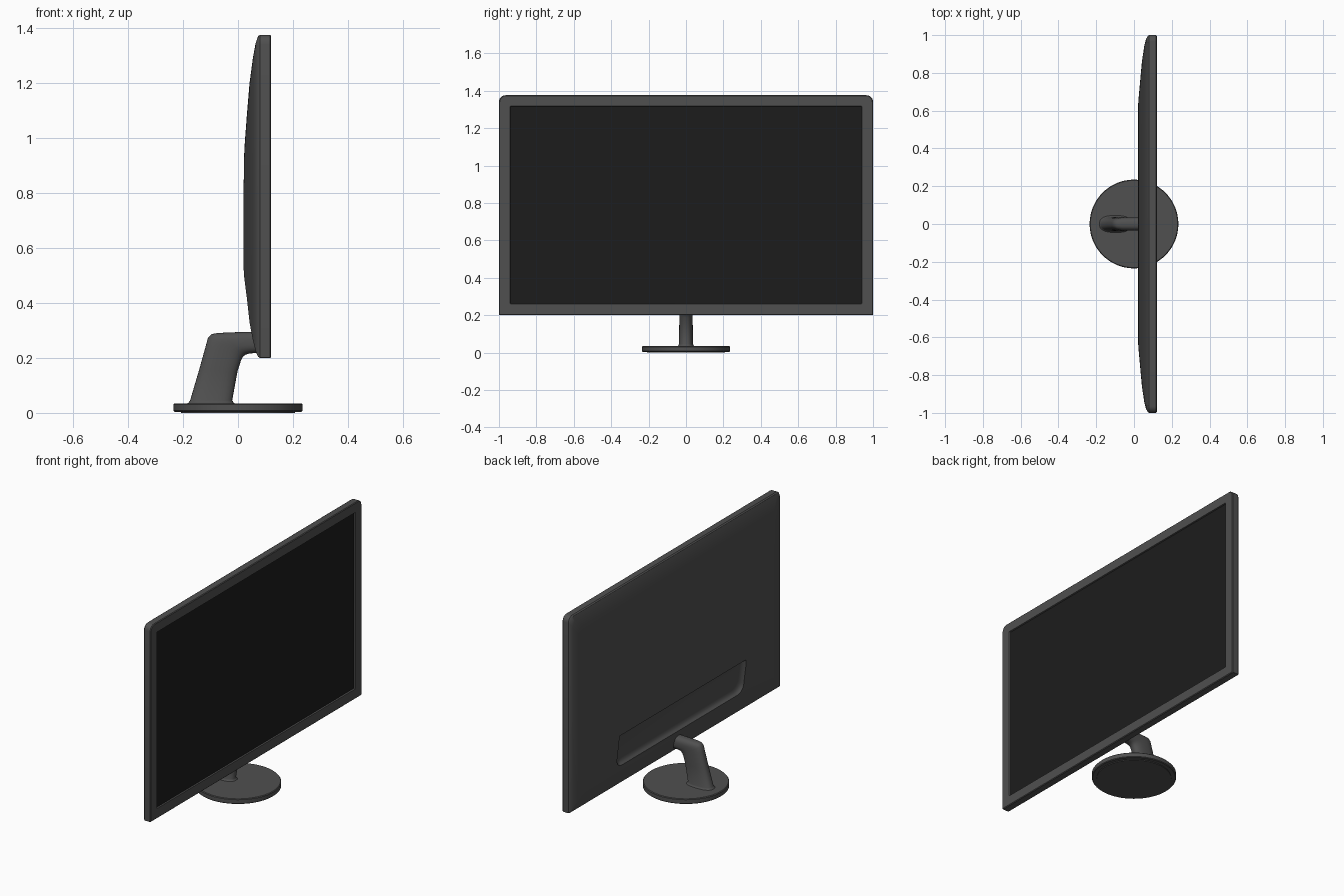
import bpy, bmesh, math

if "Cube" in bpy.data.objects:
    bpy.data.objects.remove(bpy.data.objects["Cube"])


def material(name, value):
    m = bpy.data.materials.new(name)
    m.diffuse_color = (value, value, value, 1)
    m.use_nodes = True
    m.node_tree.nodes["Principled BSDF"].inputs["Base Color"].default_value = m.diffuse_color
    return m


PLASTIC = material("dark_plastic", 0.08)
GLASS = material("black_glass", 0.012)


def outline(yh, zb, zt, rb, rt, n=6):
    """Rounded rectangle in the y-z plane with separate bottom and top radii."""
    pts = []
    for sy, top, start in ((1, 0, -90), (1, 1, 0), (-1, 1, 90), (-1, 0, 180)):
        r = rt if top else rb
        cy, cz = sy * (yh - r), (zt - r if top else zb + r)
        for i in range(n + 1):
            a = math.radians(start + 90 * i / n)
            pts.append((cy + r * math.cos(a), cz + r * math.sin(a)))
    return pts


def loft(name, rings, mat):
    """Skin a list of equal-length point rings and cap both ends."""
    bm = bmesh.new()
    vs = [[bm.verts.new(p) for p in ring] for ring in rings]
    n = len(rings[0])
    for a, b in zip(vs, vs[1:]):
        for i in range(n):
            j = (i + 1) % n
            bm.faces.new((a[i], a[j], b[j], b[i]))
    bm.faces.new(vs[0])
    bm.faces.new(vs[-1])
    bmesh.ops.recalc_face_normals(bm, faces=bm.faces)
    me = bpy.data.meshes.new(name)
    bm.to_mesh(me)
    bm.free()
    me.materials.append(mat)
    ob = bpy.data.objects.new(name, me)
    bpy.context.collection.objects.link(ob)
    return ob


def activate(ob):
    bpy.ops.object.select_all(action='DESELECT')
    ob.select_set(True)
    bpy.context.view_layer.objects.active = ob


def smooth(ob, angle=30):
    activate(ob)
    bpy.ops.object.shade_smooth_by_angle(angle=math.radians(angle))


# Housing: bulged back, side rim, bezel and step down to the screen
profile = [  # x, half width, bottom z, top z, top corner radius
    (0.020, 0.60, 0.53, 0.80, 0.03), (0.023, 0.65, 0.49, 0.96, 0.03),
    (0.032, 0.75, 0.42, 1.08, 0.03), (0.042, 0.86, 0.33, 1.20, 0.03),
    (0.054, 0.94, 0.265, 1.29, 0.03), (0.064, 0.98, 0.225, 1.345, 0.035),
    (0.073, 0.995, 0.204, 1.371, 0.035), (0.080, 1.0, 0.20, 1.376, 0.035),
    (0.117, 1.0, 0.20, 1.376, 0.035), (0.121, 0.996, 0.204, 1.372, 0.033),
    (0.121, 0.940, 0.260, 1.318, 0.003), (0.110, 0.937, 0.263, 1.315, 0.003)]
housing = loft("monitor_housing",
               [[(x, y, z) for y, z in outline(yh, zb, zt, 0.003, rt)]
                for x, yh, zb, zt, rt in profile], PLASTIC)

# Connector recess in the lower back, following the sloped surface
cut = [(-0.03, 0.612, 0.318), (0.0, 0.60, 0.328), (0.012, 0.594, 0.334),
       (0.021, 0.583, 0.345), (0.026, 0.568, 0.36), (0.028, 0.55, 0.378)]
cutter = loft("recess_cutter",
              [[(0.02 + 0.11 * (0.53 - z) + d, y, z)
                for y, z in outline(yh, zb, 0.527, 0.05, 0.006)]
               for d, yh, zb in cut], PLASTIC)
cutter.hide_render = True
mod = housing.modifiers.new("recess", 'BOOLEAN')
mod.operation = 'DIFFERENCE'
mod.solver = 'EXACT'
mod.object = cutter
activate(housing)
bpy.ops.object.modifier_apply(modifier=mod.name)
bpy.data.objects.remove(cutter, do_unlink=True)
smooth(housing)

# Screen panel
loft("screen", [[(x, y, z) for y, z in outline(0.938, 0.262, 1.316, 0.003, 0.003)]
                for x in (0.106, 0.113)], GLASS)

# Stand neck: flattened oval swept up from the base and bent into the housing
sections = [  # back x, back z, front x, front z, half width
    (-0.188, 0.032, -0.008, 0.032, 0.050), (-0.180, 0.037, -0.016, 0.037, 0.042),
    (-0.174, 0.046, -0.021, 0.046, 0.038), (-0.142, 0.155, -0.002, 0.150, 0.036),
    (-0.117, 0.245, 0.010, 0.188, 0.035), (-0.109, 0.274, 0.017, 0.203, 0.035),
    (-0.096, 0.287, 0.026, 0.211, 0.035), (-0.070, 0.291, 0.036, 0.215, 0.035),
    (0.000, 0.294, 0.050, 0.217, 0.035), (0.075, 0.296, 0.085, 0.218, 0.035)]


def oval(bx, bz, fx, fz, w, n=32):
    ring = []
    for i in range(n):
        a = 2 * math.pi * i / n
        c, s = math.cos(a), math.sin(a)
        u = math.copysign(abs(c) ** 0.78, c)
        v = math.copysign(abs(s) ** 0.78, s)
        t = (u + 1) / 2
        ring.append((bx + (fx - bx) * t, w * v, bz + (fz - bz) * t))
    return ring


smooth(loft("stand_neck", [oval(*s) for s in sections], PLASTIC), 40)


# Round base with softened rims and a thin foot pad beneath
def disc(name, steps, n=64):
    ang = [2 * math.pi * i / n for i in range(n)]
    smooth(loft(name, [[(r * math.cos(a), r * math.sin(a), z) for a in ang]
                       for r, z in steps], PLASTIC))


disc("stand_base", [(0.231, 0.004), (0.235, 0.008), (0.235, 0.031), (0.231, 0.035)])
disc("foot_pad", [(0.208, 0.0), (0.208, 0.006)])
